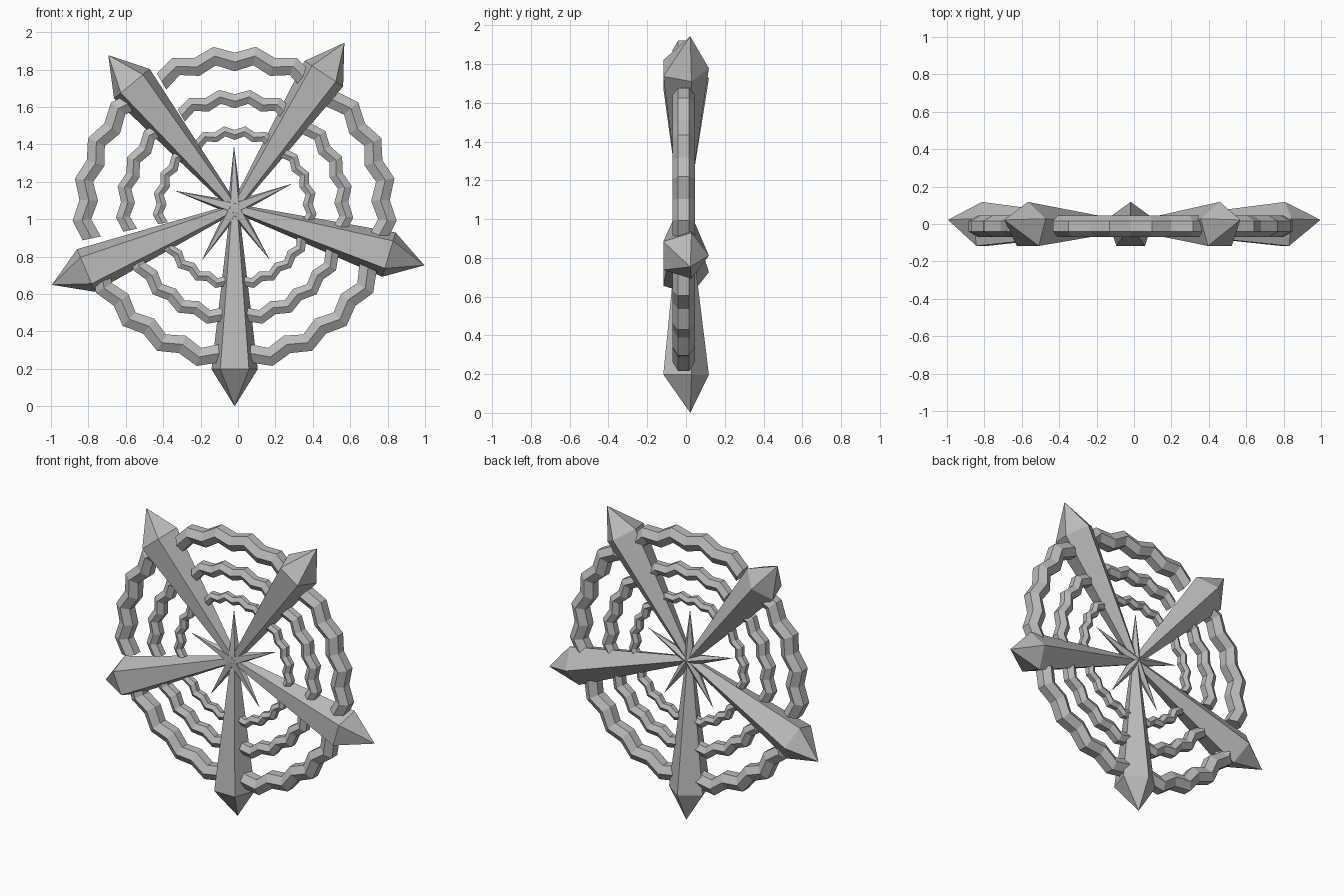
import bpy, bmesh, math
from mathutils import Vector

if "Cube" in bpy.data.objects:
    bpy.data.objects.remove(bpy.data.objects["Cube"])

HUB = Vector((-0.018, -0.012, 1.06))

grey = bpy.data.materials.new("stone grey")
grey.diffuse_color = (0.5, 0.5, 0.5, 1)
grey.use_nodes = True
grey.node_tree.nodes["Principled BSDF"].inputs["Base Color"].default_value = grey.diffuse_color


def frame(deg):
    """Outward and sideways directions in the wheel plane."""
    a = math.radians(deg)
    return Vector((math.cos(a), 0, math.sin(a))), Vector((-math.sin(a), 0, math.cos(a)))


def loft(bm, rings, tip=None):
    """Skin a list of point rings, with caps or a pointed end."""
    vs = [[bm.verts.new(p) for p in r] for r in rings]
    n = len(vs[0])
    for a, b in zip(vs, vs[1:]):
        for i in range(n):
            j = (i + 1) % n
            bm.faces.new((a[i], a[j], b[j], b[i]))
    bm.faces.new(vs[0][::-1])
    if tip is None:
        bm.faces.new(vs[-1])
    else:
        t = bm.verts.new(tip)
        for i in range(n):
            bm.faces.new((vs[-1][i], vs[-1][(i + 1) % n], t))


def section(center, side, r, n):
    """Regular polygon across the given side direction, one corner to the back."""
    pts = []
    for i in range(n):
        a = 2 * math.pi * i / n
        pts.append(center + side * (r * math.sin(a)) + Vector((0, r * math.cos(a), 0)))
    return pts


def finish(bm, name):
    bmesh.ops.recalc_face_normals(bm, faces=bm.faces)
    me = bpy.data.meshes.new(name)
    bm.to_mesh(me)
    bm.free()
    me.materials.append(grey)
    bpy.context.collection.objects.link(bpy.data.objects.new(name, me))


# Five tapered five-sided spokes with pointed heads
for k in range(5):
    u, v = frame(-90 + 73.2 * k)
    bm = bmesh.new()
    loft(bm, [section(HUB + u * 0.01, v, 0.025, 5),
              section(HUB + u * 0.862, v, 0.13, 5)],
         HUB + u * 1.06 + Vector((0, 0.034, 0)))
    finish(bm, f"spoke_{k + 1}")

# Thin star spikes at the hub
for k, deg in enumerate((90.6, 22.9, 163.9, 238, 304.2)):
    u, v = frame(deg)
    bm = bmesh.new()
    loft(bm, [section(HUB, v, 0.04, 5)], HUB + u * 0.335)
    finish(bm, f"star_spike_{k + 1}")

# Three rings of zigzag hexagonal arcs between the spokes
STEPS = 8
for name, radius, tube, amp in (("outer", 0.80, 0.0575, 0.019),
                                ("middle", 0.585, 0.043, 0.014),
                                ("inner", 0.402, 0.031, 0.011)):
    for k in range(5):
        rings = []
        for s in range(STEPS + 1):
            u, v = frame(90 + 72 * k + (s - STEPS / 2) * 7.5)
            r = radius + (amp if s % 2 else -amp)
            rings.append(section(HUB + u * r, u, tube, 6))
        bm = bmesh.new()
        loft(bm, rings)
        finish(bm, f"{name}_arc_{k + 1}")
